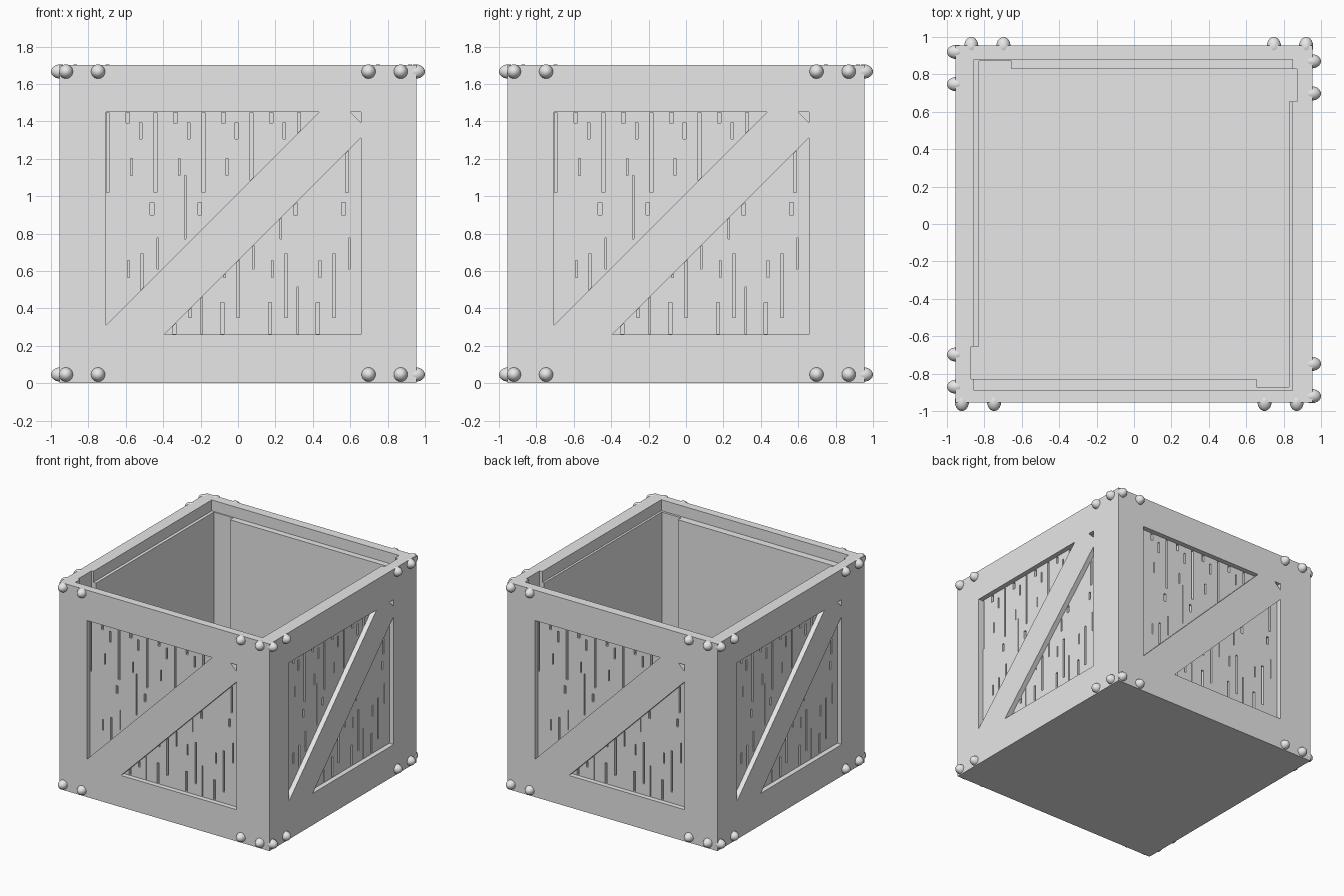
import bpy, bmesh, math
from mathutils import Matrix, Vector

if "Cube" in bpy.data.objects:
    bpy.data.objects.remove(bpy.data.objects["Cube"], do_unlink=True)

grey = bpy.data.materials.new("plain grey")
grey.use_nodes = True
grey.diffuse_color = (0.8, 0.8, 0.8, 1)
grey.node_tree.nodes["Principled BSDF"].inputs["Base Color"].default_value = (0.8, 0.8, 0.8, 1)

HALF, TOP = 0.955, 1.7
TURNS = [Matrix.Rotation(i * math.pi / 2, 4, "Z") for i in range(4)]


def prism(bm, points, shift):
    """Extrude a closed outline along a vector."""
    face = bm.faces.new([bm.verts.new(p) for p in points])
    new = bmesh.ops.extrude_face_region(bm, geom=[face])["geom"]
    bmesh.ops.translate(bm, vec=shift, verts=[v for v in new if isinstance(v, bmesh.types.BMVert)])


def finish(name, bm):
    bmesh.ops.recalc_face_normals(bm, faces=bm.faces)
    mesh = bpy.data.meshes.new(name)
    bm.to_mesh(mesh)
    bm.free()
    mesh.materials.append(grey)
    obj = bpy.data.objects.new(name, mesh)
    bpy.context.collection.objects.link(obj)
    return obj


def wall_cutter(name, outlines, y0, y1):
    """Prisms cut into all four walls, from x-z outlines on the front."""
    bm = bmesh.new()
    for turn in TURNS:
        for outline in outlines:
            prism(bm, [turn @ Vector((x, y0, z)) for x, z in outline], turn @ Vector((0, y1 - y0, 0)))
    return finish(name, bm)


def block(name, outline, z0, z1):
    bm = bmesh.new()
    prism(bm, [(x, y, z0) for x, y in outline], Vector((0, 0, z1 - z0)))
    return finish(name, bm)


def rect(x0, x1, y0, y1):
    return [(x0, y0), (x1, y0), (x1, y1), (x0, y1)]


# Outer crate body
body = block("crate_body", rect(-HALF, HALF, -HALF, HALF), 0, TOP)

# Hollow: wide mouth above a ledge, pinwheel-shaped inner walls below
mouth = block("mouth_cutter", rect(-0.855, 0.848, -0.89, 0.88), 1.61, 1.9)
corner = [(0.655, -0.83), (0.655, -0.872), (0.83, -0.872)]
pinwheel = [(turn @ Vector((x, y, 0)))[:2] for turn in TURNS for x, y in corner]
hollow = block("hollow_cutter", pinwheel, 0.03, 1.8)

# Recessed openings on each side of the diagonal brace
L, R, B, T = -0.705, 0.657, 0.26, 1.45
UP, LOW = 1.015, 0.655
openings = wall_cutter("opening_cutter", [
    [(L, L + UP), (T - UP, T), (L, T)],
    [(B - LOW, B), (R, B), (R, R + LOW)],
    [(0.6, T), (R, T - 0.057), (R, T)],
], -1.1, -0.915)

# Wood grain grooves: first x, width, bottom, top, spacing
STEP = 0.256
grain = [
    (-0.697, 0.016, 1.02, T, STEP),
    (-0.59, 0.02, 1.39, T, STEP),
    (-0.52, 0.014, 1.305, 1.395, STEP),
    (-0.57, 0.01, 1.11, 1.2, STEP),
    (-0.46, 0.02, 0.9, 0.965, STEP),
    (-0.283, 0.008, 0.77, 1.11, STEP * 2),
    (-0.43, 0.008, 0.61, 0.775, STEP * 2),
    (-0.585, 0.01, 0.565, 0.655, STEP),
    (-0.512, 0.016, 0.35, 0.69, STEP),
    (-0.597, 0.018, B, 0.43, STEP),
    (-0.705, 0.008, B, 0.515, STEP * 2),
]
GAP = 0.003
grooves = []
for first, width, z0, z1, step in grain:
    for i in range(6):
        x0 = max(first + i * step - width / 2, L + GAP)
        x1 = min(first + i * step + width / 2, R - GAP)
        if x1 - x0 < 0.002:
            continue
        low, high = max(z0, B + GAP), min(z1, T - GAP)
        # Trim at the brace: part above it, then part below it
        a, b = max(low, x0 + UP + GAP), max(low, x1 + UP + GAP)
        if high - b > 0.008:
            grooves.append([(x0, a), (x1, b), (x1, high), (x0, high)])
        a, b = min(high, x0 + LOW - GAP), min(high, x1 + LOW - GAP)
        if a - low > 0.008:
            grooves.append([(x0, low), (x1, low), (x1, b), (x0, a)])
grain_cutter = wall_cutter("grain_cutter", grooves, -0.93, -0.893)

# Carve the body and drop the cutters
bpy.context.view_layer.objects.active = body
for cutter in (mouth, hollow, openings, grain_cutter):
    mod = body.modifiers.new(cutter.name, "BOOLEAN")
    mod.operation, mod.solver, mod.object = "DIFFERENCE", "EXACT", cutter
    bpy.ops.object.modifier_apply(modifier=mod.name)
    bpy.data.objects.remove(cutter, do_unlink=True)

# Domed rivets at the corners of every wall
bm = bmesh.new()
for turn in TURNS:
    for x in (-0.92, -0.748, 0.698, 0.87):
        for z in (0.046, 1.666):
            place = turn @ Matrix.Translation((x, -0.95, z)) @ Matrix.Diagonal((0.038, 0.05, 0.038, 1))
            bmesh.ops.create_uvsphere(bm, u_segments=20, v_segments=12, radius=1, matrix=place)
for face in bm.faces:
    face.smooth = True
finish("rivets", bm)
